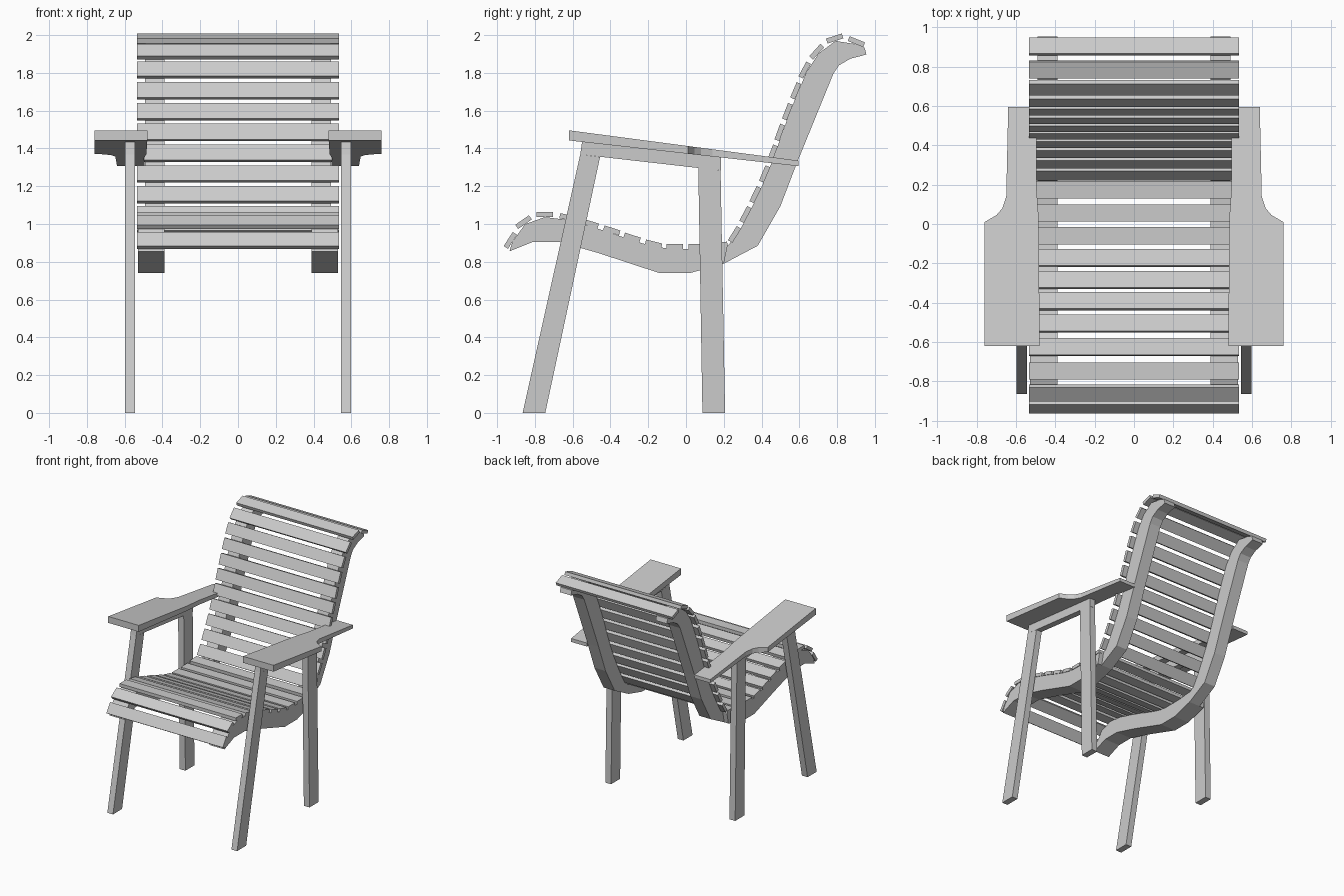
import bpy, bmesh
from math import sin, cos, radians

if "Cube" in bpy.data.objects:
    bpy.data.objects.remove(bpy.data.objects["Cube"])

SLAT_T, SLAT_W, SLAT_HALF = 0.027, 0.088, 0.535


def loft(name, ring_a, ring_b, mirror=True):
    """Solid between two matching rings of points, optionally mirrored in x."""
    bm = bmesh.new()
    a = [bm.verts.new(p) for p in ring_a]
    b = [bm.verts.new(p) for p in ring_b]
    n = len(a)
    bm.faces.new(a)
    bm.faces.new(b[::-1])
    for i in range(n):
        j = (i + 1) % n
        bm.faces.new((a[i], b[i], b[j], a[j]))
    bmesh.ops.recalc_face_normals(bm, faces=bm.faces)
    me = bpy.data.meshes.new(name)
    bm.to_mesh(me)
    bm.free()
    ob = bpy.data.objects.new(name, me)
    bpy.context.collection.objects.link(ob)
    if mirror:
        mod = ob.modifiers.new("mirror", 'MIRROR')
        mod.use_mirror_merge = False
    return ob


def prism(name, profile, x0, x1, mirror=True):
    """Side profile (y, z) extruded from x0 to x1."""
    return loft(name, [(x0, y, z) for y, z in profile],
                [(x1, y, z) for y, z in profile], mirror)


def slat(name, y, z, deg):
    c, s = cos(radians(deg)), sin(radians(deg))
    w, t = SLAT_W / 2, SLAT_T / 2
    prof = [(y + u * c - v * s, z + u * s + v * c)
            for u, v in ((-w, -t), (w, -t), (w, t), (-w, t))]
    prism(name, prof, -SLAT_HALF, SLAT_HALF, mirror=False)


def under(slats):
    """Points on the underside of each slat: the top edge of the rail."""
    return [(y + SLAT_T / 2 * sin(radians(d)), z - SLAT_T / 2 * cos(radians(d)))
            for y, z, d in slats]


# slats: centre y, centre z, tilt
seat = [(-0.93, 0.913, 57), (-0.86, 1.01, 35), (-0.748, 1.05, 0),
        (-0.625, 1.035, -12), (-0.507, 1.002, -17), (-0.393, 0.966, -18),
        (-0.285, 0.928, -18), (-0.172, 0.894, -14), (-0.06, 0.88, 0),
        (0.056, 0.88, 0), (0.175, 0.89, 4)]
back = [(0.257, 0.945, 58), (0.315, 1.05, 62), (0.367, 1.155, 64),
        (0.416, 1.265, 67), (0.458, 1.375, 69), (0.496, 1.485, 70),
        (0.537, 1.595, 69), (0.581, 1.705, 67), (0.628, 1.815, 62),
        (0.692, 1.912, 48), (0.787, 1.982, 18), (0.902, 1.965, -22)]
for i, p in enumerate(seat):
    slat(f"seat_slat_{i + 1}", *p)
for i, p in enumerate(back):
    slat(f"back_slat_{i + 1}", *p)

# curved rails under the slats
prism("seat_rail", under(seat) + [
    (0.22, 0.885), (0.2, 0.79), (0.02, 0.74), (-0.14, 0.74), (-0.46, 0.845),
    (-0.67, 0.905), (-0.81, 0.905), (-0.935, 0.855)], 0.39, 0.53)
prism("back_rail", [(0.2, 0.79), (0.22, 0.885)] + under(back) + [
    (0.945, 1.935), (0.955, 1.897), (0.87, 1.875), (0.81, 1.84),
    (0.78, 1.795), (0.59, 1.33), (0.5, 1.095), (0.38, 0.885)], 0.39, 0.492)

# legs and the bearer that joins them under each armrest
prism("front_leg", [(-0.865, 0.0), (-0.745, 0.0), (-0.455, 1.355),
                    (-0.56, 1.368)], 0.545, 0.597)
prism("back_leg", [(0.087, 0.0), (0.207, 0.0), (0.183, 1.283),
                   (0.065, 1.297)], 0.545, 0.597)
prism("arm_bearer", [(-0.56, 1.368), (0.185, 1.283), (0.185, 1.355),
                     (-0.55, 1.438)], 0.545, 0.597)

# sloping armrests, tapering in thickness towards the back
outline = [(0.48, -0.62), (0.76, -0.62), (0.76, 0.01), (0.70, 0.045),
           (0.67, 0.08), (0.65, 0.14), (0.64, 0.595), (0.495, 0.595),
           (0.497, 0.2), (0.485, 0.03)]
loft("armrest", [(x, y, 1.373 - 0.112 * y) for x, y in outline],
     [(x, y, 1.414 - 0.132 * y) for x, y in outline])
